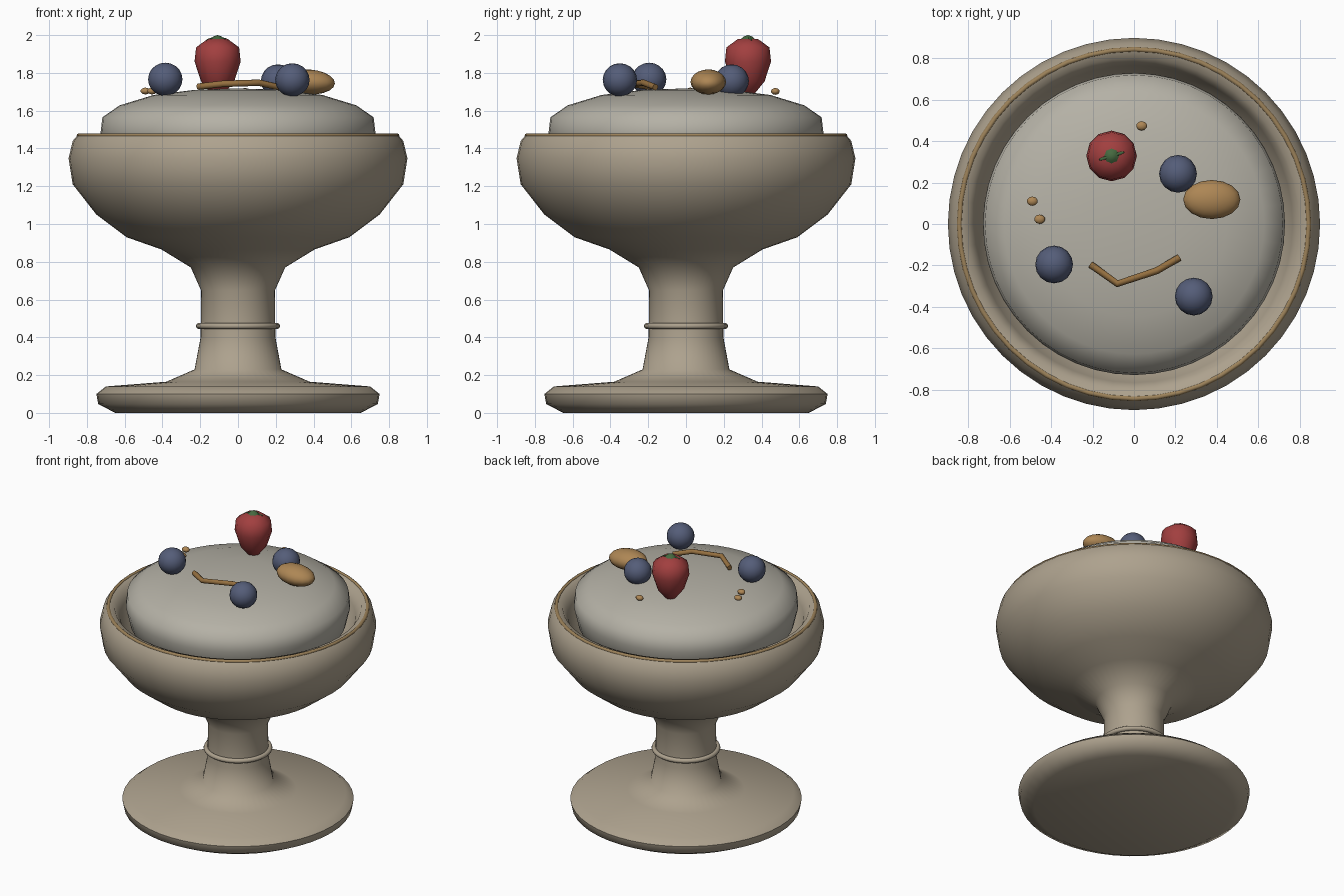
import bpy, math
from mathutils import Vector

if "Cube" in bpy.data.objects:
    bpy.data.objects.remove(bpy.data.objects["Cube"])

def mat(name, c):
    m = bpy.data.materials.new(name)
    m.diffuse_color = (*c, 1)
    m.use_nodes = True
    m.node_tree.nodes["Principled BSDF"].inputs["Base Color"].default_value = m.diffuse_color
    return m

STONE = mat("beige_ceramic", (0.42, 0.36, 0.27))
CREAM = mat("cream", (0.46, 0.44, 0.38))
GOLD = mat("gilt", (0.33, 0.22, 0.10))
BLUE = mat("berry_blue", (0.09, 0.11, 0.19))
RED = mat("berry_red", (0.36, 0.05, 0.05))
GREEN = mat("leaf_green", (0.06, 0.14, 0.05))
NUT = mat("nut_brown", (0.42, 0.24, 0.09))
STICK = mat("stick_brown", (0.30, 0.16, 0.05))

def finish(ob, name, m, angle=60):
    ob.name = name
    ob.data.materials.append(m)
    bpy.ops.object.select_all(action='DESELECT')
    ob.select_set(True)
    bpy.context.view_layer.objects.active = ob
    bpy.ops.object.shade_smooth_by_angle(angle=math.radians(angle))
    return ob

def lathe(name, profile, m, n=48, loc=(0, 0, 0), angle=60):
    """Revolve (r, z) points about z; r = 0 becomes a pole."""
    verts, rings, faces = [], [], []
    for r, z in profile:
        k = 1 if r == 0 else n
        rings.append([len(verts) + i for i in range(k)])
        verts += [(r * math.cos(math.tau * i / n), r * math.sin(math.tau * i / n), z) for i in range(k)]
    for a, b in zip(rings, rings[1:]):
        for i in range(n):
            j = (i + 1) % n
            f = [a[i % len(a)], a[j % len(a)], b[j % len(b)], b[i % len(b)]]
            faces.append(list(dict.fromkeys(f)))
    me = bpy.data.meshes.new(name)
    me.from_pydata(verts, [], faces)
    ob = bpy.data.objects.new(name, me)
    bpy.context.collection.objects.link(ob)
    ob.location = loc
    return finish(ob, name, m, angle)

def ball(name, loc, scale, m, n=16, rot=(0, 0, 0)):
    bpy.ops.mesh.primitive_uv_sphere_add(segments=n, ring_count=n // 2 + 2, radius=1, location=loc, rotation=rot)
    ob = bpy.context.object
    ob.scale = scale
    return finish(ob, name, m)

def ring(name, z, major, minor, m):
    bpy.ops.mesh.primitive_torus_add(major_segments=48, minor_segments=10, major_radius=major,
                                     minor_radius=minor, location=(0, 0, z))
    return finish(bpy.context.object, name, m)

# Pedestal bowl: foot, stem, outer wall, rim and inner wall
lathe("pedestal_bowl", [(0, 0), (0.65, 0), (0.74, 0.047), (0.75, 0.10), (0.70, 0.14), (0.38, 0.165),
      (0.23, 0.23), (0.198, 0.40), (0.195, 0.647), (0.25, 0.77), (0.405, 0.865), (0.59, 0.93),
      (0.75, 1.05), (0.875, 1.21), (0.897, 1.347), (0.875, 1.44), (0.845, 1.475), (0.80, 1.465),
      (0.765, 1.40), (0.73, 1.28), (0.55, 1.10), (0, 1.02)], STONE)
ring("stem_ring", 0.46, 0.207, 0.016, STONE)
ring("rim_band", 1.468, 0.842, 0.012, GOLD)

# Domed filling
lathe("cream_filling", [(0, 1.25), (0.62, 1.27), (0.70, 1.36), (0.728, 1.48), (0.718, 1.565),
      (0.627, 1.628), (0.447, 1.683), (0.23, 1.71), (0, 1.718)], CREAM)

# Toppings
for i, p in enumerate([(-0.385, -0.195, 1.766), (0.212, 0.242, 1.757), (0.288, -0.35, 1.763)]):
    ball(f"blueberry_{i + 1}", p, (0.091, 0.091, 0.088), BLUE)
ball("almond", (0.375, 0.118, 1.752), (0.138, 0.094, 0.066), NUT, rot=(0, 0.06, 0))
for i, p in enumerate([(-0.49, 0.11, 1.704), (-0.455, 0.023, 1.704), (0.037, 0.473, 1.702)]):
    ball(f"crumb_{i + 1}", p, (0.027, 0.023, 0.018), NUT, n=10)

# Strawberry with leafy cap
S = (-0.108, 0.328, 0)
lathe("strawberry", [(0, 1.675), (0.035, 1.69), (0.088, 1.755), (0.122, 1.86), (0.114, 1.935),
      (0.055, 1.978), (0, 1.985)], RED, n=12, loc=S)
lathe("strawberry_cap", [(0, 1.965), (0.042, 1.975), (0.022, 1.993), (0, 2.0)], GREEN, n=8, loc=S)
for i in range(2):
    a = 0.3 + math.pi * i
    ball(f"cap_leaf_{i + 1}", (S[0] + 0.04 * math.cos(a), S[1] + 0.04 * math.sin(a), 1.98),
         (0.026, 0.008, 0.005), GREEN, n=8, rot=(0, 0.3, a))

# Bent stick: round tube along a short path
path = [(-0.21, -0.195, 1.727), (-0.08, -0.288, 1.742), (0.11, -0.225, 1.748), (0.218, -0.162, 1.724)]
cu = bpy.data.curves.new("stick", 'CURVE')
cu.dimensions = '3D'
cu.bevel_depth = 0.017
cu.bevel_resolution = 2
cu.use_fill_caps = True
sp = cu.splines.new('POLY')
sp.points.add(len(path) - 1)
for q, p in zip(sp.points, path):
    q.co = (*p, 1)
st = bpy.data.objects.new("cinnamon_stick", cu)
bpy.context.collection.objects.link(st)
cu.materials.append(STICK)
